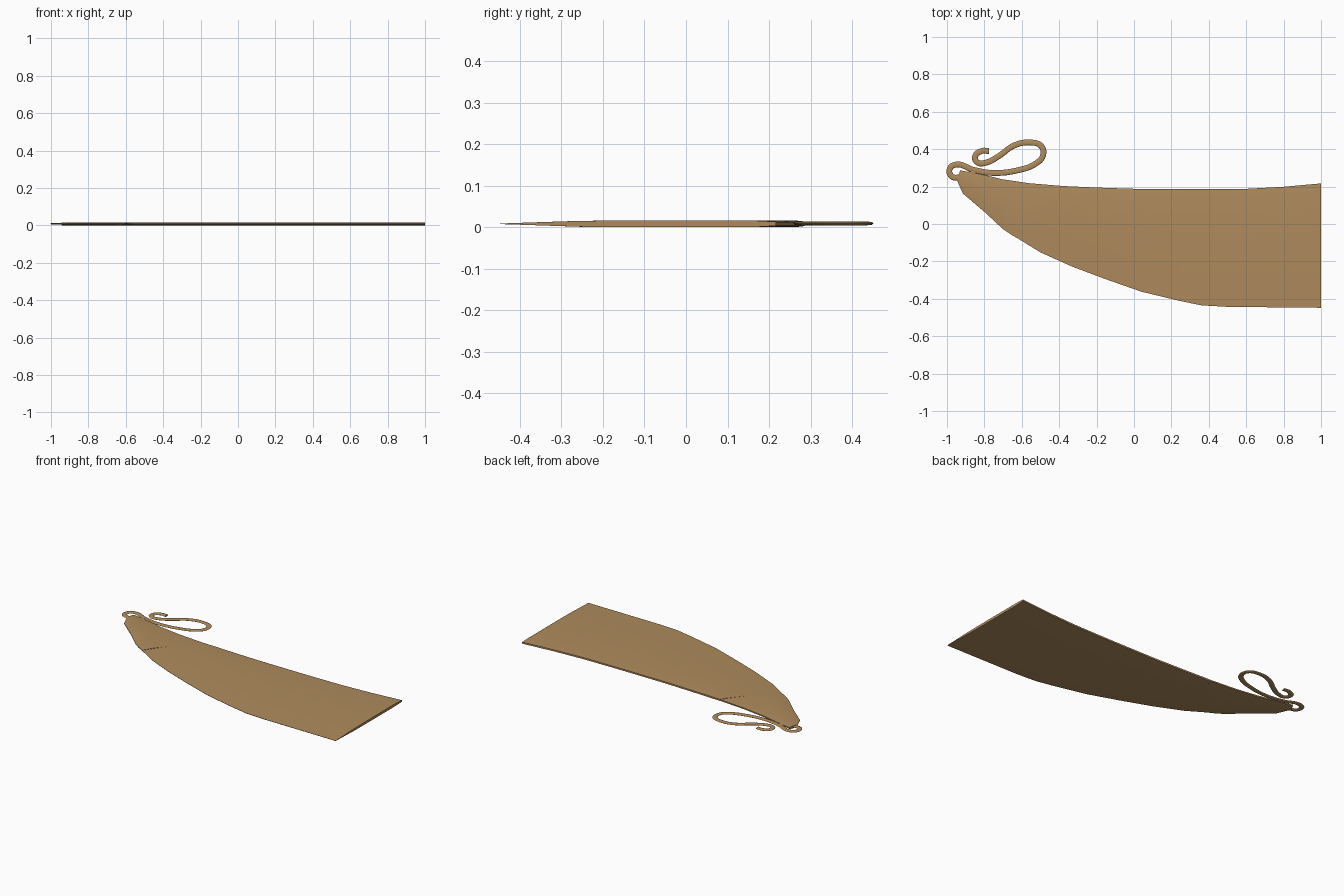
import bpy, bmesh
from mathutils import Vector

if "Cube" in bpy.data.objects:
    bpy.data.objects.remove(bpy.data.objects["Cube"])

mat = bpy.data.materials.new("tan_leather")
mat.diffuse_color = (0.43, 0.26, 0.11, 1)
mat.use_nodes = True
mat.node_tree.nodes["Principled BSDF"].inputs["Base Color"].default_value = mat.diffuse_color
MID = 0.008

# stations: spine-edge point, cutting-edge point (x, y, x, y)
ST = [(-0.93, .287, -.945, .23), (-.85, .272, -.915, .163), (-.77, .255, -.80, .065),
      (-.71, .24, -.70, -.028), (-.56, .218, -.66, -.055), (-.38, .203, -.62, -.078),
      (-.25, .197, -.50, -.152), (-.12, .192, -.33, -.228), (.01, .188, -.16, -.292),
      (.13, .187, .04, -.362), (.26, .186, .24, -.41), (.42, .186, .36, -.435),
      (.60, .188, .50, -.443), (.80, .199, .80, -.446), (1, .217, 1, -.448)]

# cross-section: fraction across the width, half thickness
BLADE = [(0, .005), (.08, .0078), (.4, .008), (.7, .0072), (1, .0007)]
GRIP = [(0, .004), (.12, .0065), (.45, .008), (.8, .0075), (1, .002)]


def section(name, first, last, profile):
    bm = bmesh.new()
    rings = []
    for tx, ty, bx, by in ST[first:last + 1]:
        a, b = Vector((tx, ty, MID)), Vector((bx, by, MID))
        pts = [a.lerp(b, t) + Vector((0, 0, h)) for t, h in profile]
        pts += [a.lerp(b, t) - Vector((0, 0, h)) for t, h in reversed(profile)]
        rings.append([bm.verts.new(p) for p in pts])
    for r, s in zip(rings, rings[1:]):
        for i in range(len(r)):
            j = (i + 1) % len(r)
            bm.faces.new((r[i], r[j], s[j], s[i]))
    bm.faces.new(rings[0])
    bm.faces.new(rings[-1])
    bmesh.ops.recalc_face_normals(bm, faces=bm.faces)
    me = bpy.data.meshes.new(name)
    bm.to_mesh(me)
    bm.free()
    me.materials.append(mat)
    ob = bpy.data.objects.new(name, me)
    bpy.context.collection.objects.link(ob)
    smooth(ob)


def smooth(ob):
    bpy.ops.object.select_all(action='DESELECT')
    ob.select_set(True)
    bpy.context.view_layer.objects.active = ob
    bpy.ops.object.shade_smooth_by_angle()


# sheath sections, split along the visible seams
section("grip_end", 0, 3, GRIP)
for n, (a, b) in enumerate([(3, 5), (5, 8), (8, 10), (10, 14)]):
    section(f"body_section_{n + 1}", a, b, GRIP if n == 0 else BLADE)

# flattened looping cord tied at the narrow end
PATH = [(-.775, .39), (-.815, .39), (-.85, .36), (-.835, .328), (-.785, .33), (-.72, .365),
        (-.64, .42), (-.555, .436), (-.495, .415), (-.487, .365), (-.53, .32), (-.61, .29),
        (-.75, .273), (-.86, .29), (-.95, .318), (-.985, .295), (-.975, .255), (-.93, .25), (-.85, .277)]
cu = bpy.data.curves.new("cord", 'CURVE')
cu.dimensions = '3D'
cu.bevel_depth = .0155
cu.bevel_resolution = 2
cu.use_fill_caps = True
cu.resolution_u = 6
sp = cu.splines.new('BEZIER')
sp.bezier_points.add(len(PATH) - 1)
for p, (x, y) in zip(sp.bezier_points, PATH):
    p.co = (x, y, 0)
    p.handle_left_type = p.handle_right_type = 'AUTO'
cord = bpy.data.objects.new("cord", cu)
cord.location.z = .009
cord.scale.z = .3
bpy.context.collection.objects.link(cord)
bpy.ops.object.select_all(action='DESELECT')
cord.select_set(True)
bpy.context.view_layer.objects.active = cord
bpy.ops.object.convert(target='MESH')
cord = bpy.context.object
cord.data.materials.clear()
cord.data.materials.append(mat)
smooth(cord)
